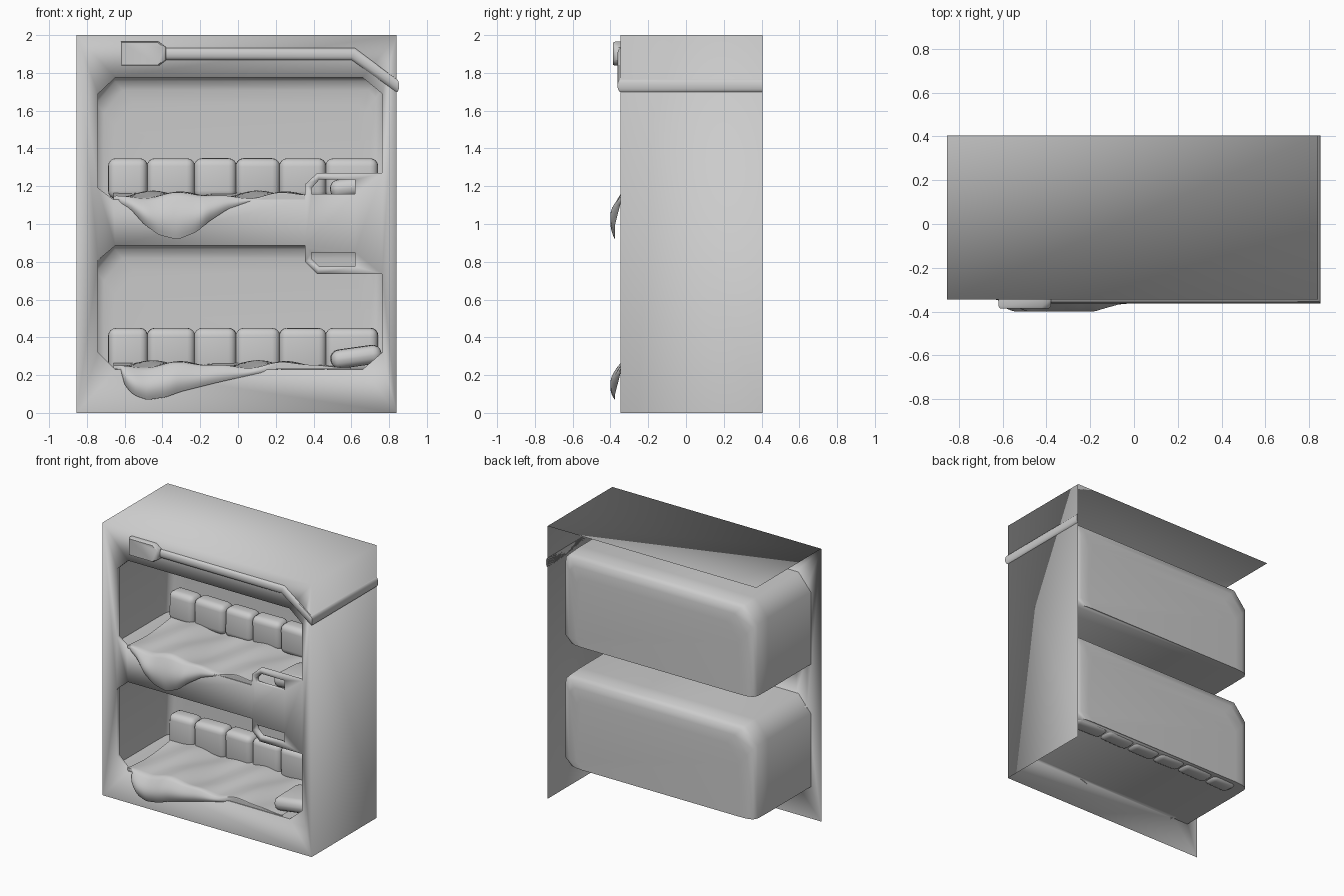
import bpy, bmesh, math, random
from mathutils import Vector

random.seed(4)
if "Cube" in bpy.data.objects:
    bpy.data.objects.remove(bpy.data.objects["Cube"], do_unlink=True)

GREY = (0.6, 0.6, 0.6, 1)
grey = bpy.data.materials.new("mid_grey")
grey.use_nodes = True
grey.diffuse_color = GREY
grey.node_tree.nodes["Principled BSDF"].inputs["Base Color"].default_value = GREY

FRONT, BACK, LEFT, RIGHT, TOP = -0.346, 0.405, 0.84, -0.855, 2.0


def finish(name, bm, angle=35):
    bmesh.ops.recalc_face_normals(bm, faces=bm.faces[:])
    mesh = bpy.data.meshes.new(name)
    bm.to_mesh(mesh)
    bm.free()
    obj = bpy.data.objects.new(name, mesh)
    bpy.context.collection.objects.link(obj)
    mesh.materials.append(grey)
    bpy.ops.object.select_all(action='DESELECT')
    obj.select_set(True)
    bpy.context.view_layer.objects.active = obj
    bpy.ops.object.shade_smooth_by_angle(angle=math.radians(angle))
    return obj


def loft(name, rings, closed=True, cap_ends=(False, False), angle=35):
    """Skin a list of equally long point rings."""
    bm = bmesh.new()
    vs = [[bm.verts.new(p) for p in ring] for ring in rings]
    for a, b in zip(vs, vs[1:]):
        n = len(a)
        for i in range(n if closed else n - 1):
            j = (i + 1) % n
            bm.faces.new((a[i], a[j], b[j], b[i]))
    for ring, cap in zip((vs[0], vs[-1]), cap_ends):
        if cap:
            bm.faces.new(ring)
    return finish(name, bm, angle)


def interpolate(points, x):
    if x <= points[0][0]:
        return points[0][1]
    for (x0, y0), (x1, y1) in zip(points, points[1:]):
        if x <= x1:
            return y0 + (y1 - y0) * (x - x0) / (x1 - x0)
    return points[-1][1]


# Outer shell: front panel with two bunk openings and two grip windows
outer = [(RIGHT, 0), (LEFT, 0), (LEFT, TOP), (RIGHT, TOP)]
upper = [(-0.74, 1.19), (-0.74, 1.69), (-0.65, 1.775), (0.66, 1.775), (0.763, 1.69),
         (0.763, 1.27), (0.42, 1.27), (0.355, 1.21), (0.355, 1.13), (-0.66, 1.13)]
lower = [(-0.74, 0.32), (-0.74, 0.81), (-0.65, 0.885), (0.355, 0.885), (0.355, 0.8),
         (0.42, 0.735), (0.763, 0.735), (0.763, 0.32), (0.66, 0.23), (-0.65, 0.23)]
upper_grip = [(0.39, 1.16), (0.39, 1.19), (0.43, 1.235), (0.62, 1.235), (0.62, 1.16)]
lower_grip = [(0.39, 0.85), (0.39, 0.815), (0.43, 0.775), (0.62, 0.775), (0.62, 0.85)]
bm = bmesh.new()
edges, loops = [], []
for ring in (outer, upper, lower, upper_grip, lower_grip):
    vs = [bm.verts.new((x, FRONT, z)) for x, z in ring]
    loops.append(vs)
    edges += [bm.edges.new((vs[i], vs[i - 1])) for i in range(len(vs))]
bmesh.ops.triangle_fill(bm, edges=edges, use_beauty=True, normal=(0, -1, 0))

# Turned-in rims around the openings and windows
for vs in loops[1:]:
    inner = [bm.verts.new(v.co + Vector((0, 0.03, 0))) for v in vs]
    for i in range(len(vs)):
        bm.faces.new((vs[i - 1], vs[i], inner[i], inner[i - 1]))

# Top panel and left side panel, joined softly to the front
low_right, low_left, top_left, top_right = loops[0]
back_left = bm.verts.new((LEFT, BACK, TOP))
back_right = bm.verts.new((RIGHT, BACK, TOP))
back_low = bm.verts.new((LEFT, BACK, 0))
bm.faces.new((top_right, top_left, back_left, back_right))
bm.faces.new((top_left, low_left, back_low, back_left))
finish("outer_shell", bm, 180)


def pod(name, floor, ceiling):
    """Sleeping pod: box a little wider than its opening, open at the front."""
    def section(y, inset):
        x0, x1 = -0.77 + inset, 0.79 - inset
        z0, z1 = floor, ceiling - inset * 1.2
        return [(x0, y, z0), (x0, y, z1 - 0.12), (x0 + 0.1, y, z1), (x1 - 0.04, y, z1),
                (x1, y, z1 - 0.04), (x1, y, z0 + 0.05), (x1 - 0.05, y, z0)]
    rings = [section(y, inset) for y, inset in
             ((FRONT, 0), (0.15, 0), (0.265, 0.003), (0.295, 0.02), (0.308, 0.06), (0.312, 0.12))]
    return loft(name, rings, cap_ends=(False, True), angle=60)


def soft_block(name, centre, size, round_by, tilt=0):
    """Padded block with rounded edges."""
    bm = bmesh.new()
    bmesh.ops.create_cube(bm, size=1)
    for v in bm.verts:
        v.co = Vector((v.co.x * size[0], v.co.y * size[1], v.co.z * size[2]))
    bmesh.ops.bevel(bm, geom=bm.edges[:], offset=round_by, segments=4, profile=0.5, affect='EDGES')
    obj = finish(name, bm, 60)
    obj.location = centre
    obj.rotation_euler = (random.uniform(-0.04, 0.04), tilt, random.uniform(-0.04, 0.04))
    return obj


def blanket(name, floor, drop_points):
    """Rumpled cover over the mattress with a fold hanging over the front."""
    rings = []
    cols, rows, hang = 64, 18, 10
    for i in range(cols + 1):
        x = -0.66 + 1.26 * i / cols
        drop = interpolate(drop_points, x)
        fade = min(1, (0.6 - x) / 0.25)
        ring = []
        for j in range(rows + 1):
            v = j / rows
            y = 0.22 + (FRONT + 0.005 - 0.22) * v
            wave = 0.012 * math.sin(11 * x + 5 * y) + 0.007 * math.sin(23 * x - 9 * y)
            ring.append((x, y, floor + 0.008 + (0.022 + wave - 0.008 * v) * fade))
        edge_z = ring[-1][2]
        for j in range(1, hang + 1):
            t = j / hang
            bulge = 0.06 * min(1, drop / 0.14) * math.sin(math.pi * 0.8 * t)
            ring.append((x, FRONT + 0.005 - bulge, edge_z + (floor - drop - edge_z) * t))
        rings.append(ring)
    obj = loft(name, rings, closed=False, angle=70)
    smooth = obj.modifiers.new("soften", 'SMOOTH')
    smooth.iterations = 1
    return obj


upper_drop = [(-0.65, 0), (-0.57, 0.05), (-0.5, 0.13), (-0.42, 0.19), (-0.32, 0.215),
              (-0.22, 0.175), (-0.15, 0.115), (-0.05, 0.05), (0.05, 0.015), (0.15, 0)]
lower_drop = [(-0.62, 0), (-0.6, 0.09), (-0.55, 0.14), (-0.48, 0.165), (-0.38, 0.15),
              (-0.3, 0.12), (-0.1, 0.07), (0.1, 0.025), (0.2, 0)]
cushion_seams = [-0.685, -0.48, -0.23, -0.01, 0.22, 0.465, 0.74]

# Both bunks: pod, back cushions, pillow and blanket
for level, floor, ceiling, drop, sink in (("upper", 1.13, 1.78, upper_drop, 0),
                                          ("lower", 0.232, 0.89, lower_drop, 0.02)):
    pod(level + "_pod", floor, ceiling)
    for i, (x0, x1) in enumerate(zip(cushion_seams, cushion_seams[1:])):
        soft_block(f"{level}_back_cushion_{i + 1}",
                   ((x0 + x1) / 2, 0.225, floor + 0.11 - sink / 2),
                   (x1 - x0 + 0.004, 0.13, 0.215 + sink), 0.042)
    soft_block(level + "_pillow", (0.625, -0.16, floor + 0.065), (0.27, 0.3, 0.1), 0.046, -0.14)
    blanket(level + "_blanket", floor, drop)


def half_round_bar(name, path, out, across, half, height):
    """Flat-backed rounded bar, mitred along a path."""
    rings = []
    for p, o, w in zip(path, out, across):
        p, o, w = Vector(p), Vector(o), Vector(w)
        angles = [math.pi * k / 6 for k in range(7)]
        rings.append([p - w * half * math.cos(t) + o * height * math.sin(t) for t in angles])
    return loft(name, rings, cap_ends=(True, True), angle=40)


# Rail along the front that bends down and runs round the side
half_round_bar("rail", [(-0.4, FRONT, 1.9), (0.61, FRONT, 1.9), (LEFT, FRONT, 1.732), (LEFT, BACK, 1.732)],
               [(0, -1, 0), (0, -1, 0), (0.75, -1, 0), (0.75, 0, 0)],
               [(0, 0, 1), (0.3, 0, 1), (0, 0, 1.1), (0, 0, 1.1)], 0.031, 0.017)

# Lamp head at the end of the rail
lamp = [(-0.62, 1.838), (-0.42, 1.838), (-0.38, 1.868), (-0.38, 1.935), (-0.42, 1.965), (-0.62, 1.965)]
mid_x, mid_z = -0.5, 1.9
rings = []
for y, scale in ((FRONT, 1), (FRONT - 0.03, 1), (FRONT - 0.04, 0.93)):
    rings.append([(mid_x + (x - mid_x) * scale, y, mid_z + (z - mid_z) * scale) for x, z in lamp])
loft("lamp_head", rings, cap_ends=(False, True), angle=50)
